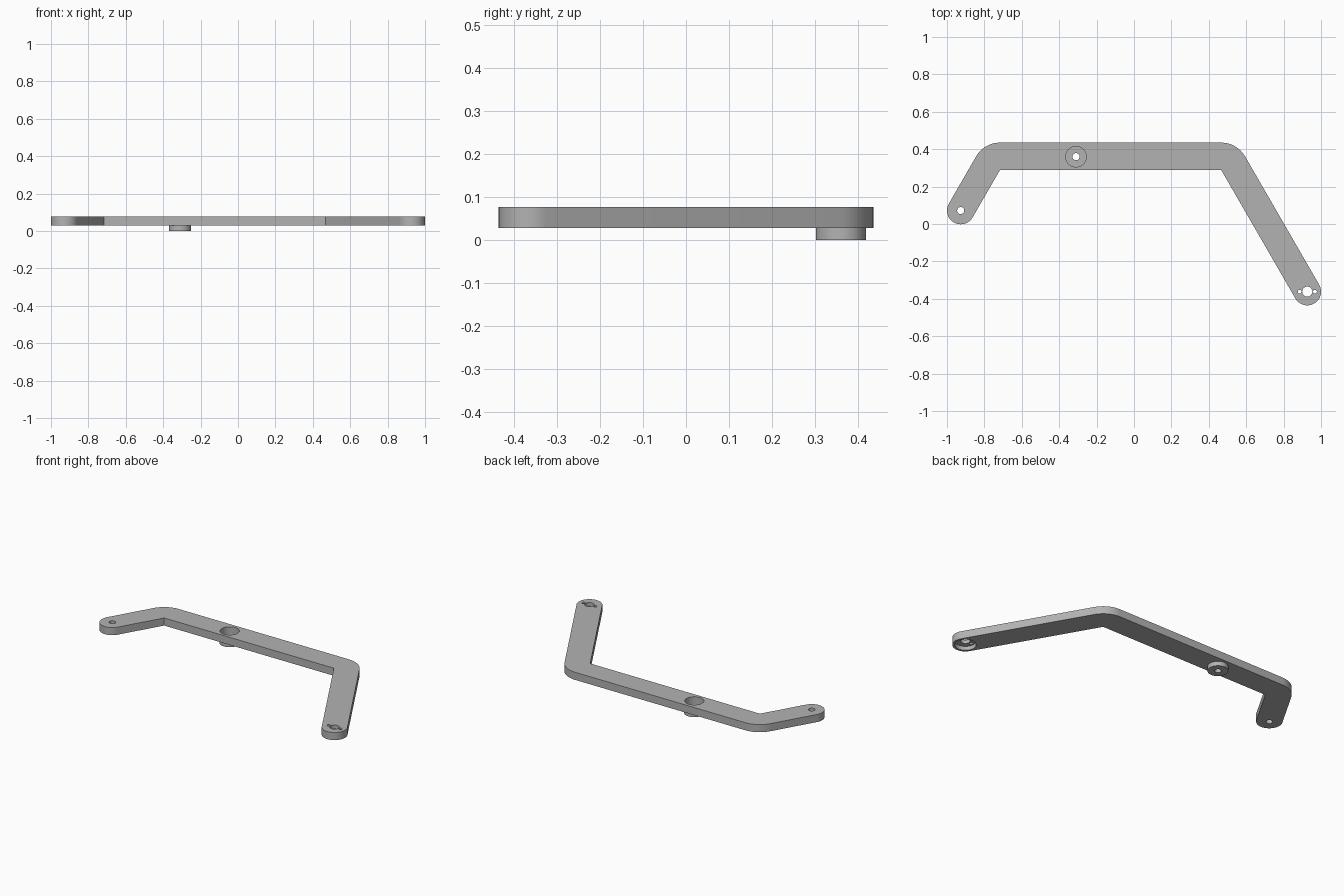
import bpy, bmesh
from math import sin, cos, radians
from mathutils import Vector

cube = bpy.data.objects.get("Cube")
if cube:
    bpy.data.objects.remove(cube, do_unlink=True)

R = 0.0735                 # half width of the bar
BOTTOM, TOP = 0.028, 0.076
LEFT_END, RIGHT_END = Vector((0.9265, -0.3615)), Vector((-0.9265, 0.072))
LEFT_BEND, RIGHT_BEND = Vector((0.4666, 0.288)), Vector((-0.7168, 0.288))
BOSS = Vector((-0.31, 0.36))

grey = bpy.data.materials.new("grey")
grey.use_nodes = True
colour = (0.45, 0.45, 0.45, 1)
grey.diffuse_color = colour
grey.node_tree.nodes["Principled BSDF"].inputs["Base Color"].default_value = colour


def arc(centre, radius, start, end, steps):
    angles = [radians(start + (end - start) * i / steps) for i in range(steps + 1)]
    return [centre + radius * Vector((cos(a), sin(a))) for a in angles]


def prism(name, outline, z0, z1):
    """Extrude a flat outline from z0 up to z1."""
    bm = bmesh.new()
    face = bm.faces.new([bm.verts.new((p.x, p.y, z0)) for p in outline])
    top = bmesh.ops.extrude_face_region(bm, geom=[face])["geom"]
    bmesh.ops.translate(bm, vec=(0, 0, z1 - z0),
                        verts=[v for v in top if isinstance(v, bmesh.types.BMVert)])
    bmesh.ops.recalc_face_normals(bm, faces=bm.faces)
    mesh = bpy.data.meshes.new(name)
    bm.to_mesh(mesh)
    bm.free()
    mesh.materials.append(grey)
    obj = bpy.data.objects.new(name, mesh)
    bpy.context.collection.objects.link(obj)
    return obj


def disc(name, centre, radius, z0, z1):
    return prism(name, arc(centre, radius, 0, 360, 48)[:-1], z0, z1)


def combine(target, tool, operation):
    """Apply a boolean and remove the helper."""
    bpy.context.view_layer.objects.active = target
    mod = target.modifiers.new("Boolean", 'BOOLEAN')
    mod.operation, mod.solver, mod.object = operation, 'EXACT', tool
    bpy.ops.object.modifier_apply(modifier=mod.name)
    bpy.data.objects.remove(tool, do_unlink=True)


# Bent bar: rounded ends, outer bends rounded about the sharp inner corners
outline = (arc(LEFT_END, R, -150, 30, 24)
           + arc(LEFT_BEND, 2 * R, 30, 90, 16)
           + arc(RIGHT_BEND, 2 * R, 90, 150, 16)
           + arc(RIGHT_END, R, 150, 330, 24)
           + [RIGHT_BEND, LEFT_BEND])
bar = prism("bent_bar", outline, BOTTOM, TOP)

# Round boss under the bar, with a pocket from above
combine(bar, disc("boss", BOSS, 0.0585, 0, 0.05), 'UNION')
cutters = [("boss_pocket", BOSS, 0.055, 0.024, 0.1),
           ("boss_hole", BOSS, 0.019, -0.1, 0.2),
           ("right_hole", RIGHT_END, 0.019, -0.1, 0.2),
           ("left_recess", LEFT_END, 0.06, -0.1, 0.053),
           ("left_hole", LEFT_END, 0.027, -0.1, 0.2)]
# Pair of small screw holes beside the left hole
for side in (-1, 1):
    cutters.append(("screw_hole", LEFT_END + Vector((0.041 * side, 0)), 0.01, -0.1, 0.2))
for cutter in cutters:
    combine(bar, disc(*cutter), 'DIFFERENCE')

# Smooth the round walls, keep the rims sharp
bpy.ops.object.select_all(action='DESELECT')
bar.select_set(True)
bpy.context.view_layer.objects.active = bar
bpy.ops.object.shade_smooth_by_angle(angle=radians(30))
